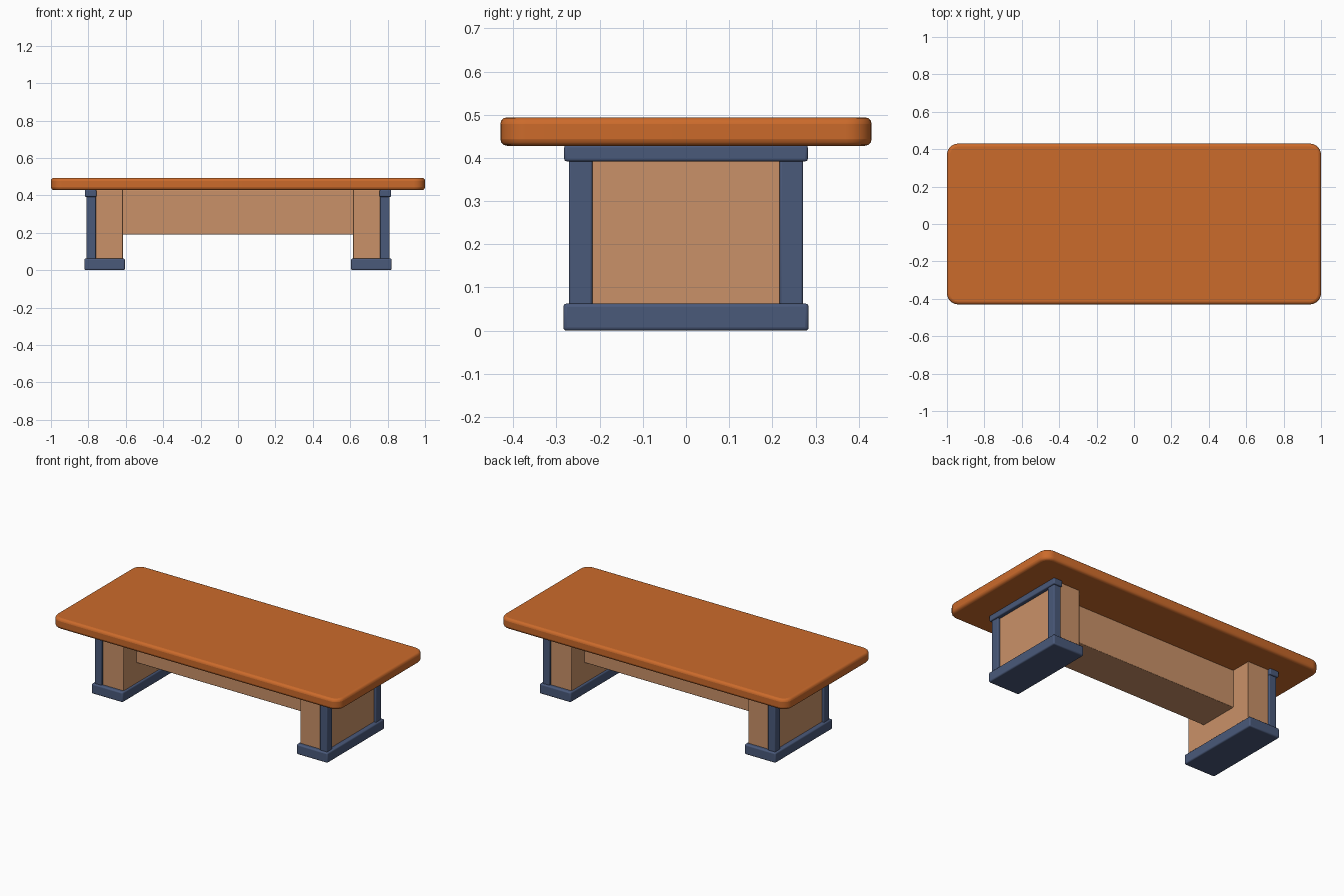
import bpy
import bmesh

if "Cube" in bpy.data.objects:
    bpy.data.objects.remove(bpy.data.objects["Cube"])


def material(name, rgb):
    m = bpy.data.materials.new(name)
    m.diffuse_color = (*rgb, 1)
    m.use_nodes = True
    m.node_tree.nodes["Principled BSDF"].inputs["Base Color"].default_value = m.diffuse_color
    return m


ORANGE = material("orange wood", (0.60, 0.145, 0.024))
TAN = material("light tan wood", (0.59, 0.285, 0.138))
BLUE = material("slate blue trim", (0.068, 0.100, 0.195))


def box(name, x, y, z, mat, edge=0.006, corner=0.0):
    """Box from (min, max) ranges, with optional rounded plan corners and eased edges."""
    bm = bmesh.new()
    bmesh.ops.create_cube(bm, size=1)
    for v in bm.verts:
        for i, (lo, hi) in enumerate((x, y, z)):
            v.co[i] = hi if v.co[i] > 0 else lo
    if corner:
        upright = [e for e in bm.edges
                   if abs(e.verts[0].co.z - e.verts[1].co.z) > 1e-4]
        bmesh.ops.bevel(bm, geom=upright, offset=corner, segments=6,
                        profile=0.5, affect='EDGES')
    bmesh.ops.recalc_face_normals(bm, faces=bm.faces)
    mesh = bpy.data.meshes.new(name)
    bm.to_mesh(mesh)
    bm.free()
    ob = bpy.data.objects.new(name, mesh)
    bpy.context.collection.objects.link(ob)
    mesh.materials.append(mat)
    if edge:
        bev = ob.modifiers.new("eased edges", 'BEVEL')
        bev.width = edge
        bev.segments = 3
        bev.limit_method = 'ANGLE'
        bev.angle_limit = 0.8
    bpy.ops.object.select_all(action='DESELECT')
    ob.select_set(True)
    bpy.context.view_layer.objects.active = ob
    bpy.ops.object.shade_smooth_by_angle(angle=0.7)
    return ob


# Table top with rounded corners
box("table_top", (-1, 1), (-0.43, 0.43), (0.428, 0.494), ORANGE,
    edge=0.016, corner=0.06)

# Long beam joining the two pedestals
box("cross_beam", (-0.63, 0.63), (-0.13, 0.13), (0.19, 0.43), TAN, edge=0.004)

# Pedestals, one at each end
for side, s in (("left", -1), ("right", 1)):
    def span(a, b):
        return tuple(sorted((s * a, s * b)))

    box(side + "_pedestal", span(0.615, 0.795), (-0.26, 0.26), (0.05, 0.43), TAN, edge=0.004)
    box(side + "_foot", span(0.605, 0.822), (-0.284, 0.284), (0, 0.063), BLUE, edge=0.008)
    box(side + "_upper_rail", span(0.757, 0.819), (-0.282, 0.282), (0.392, 0.43), BLUE)
    # Corner posts framing the outer panel
    for end, t in (("front", -1), ("back", 1)):
        box(f"{side}_{end}_post", span(0.76, 0.81),
            tuple(sorted((t * 0.217, t * 0.271))), (0.05, 0.41), BLUE, edge=0.005)
